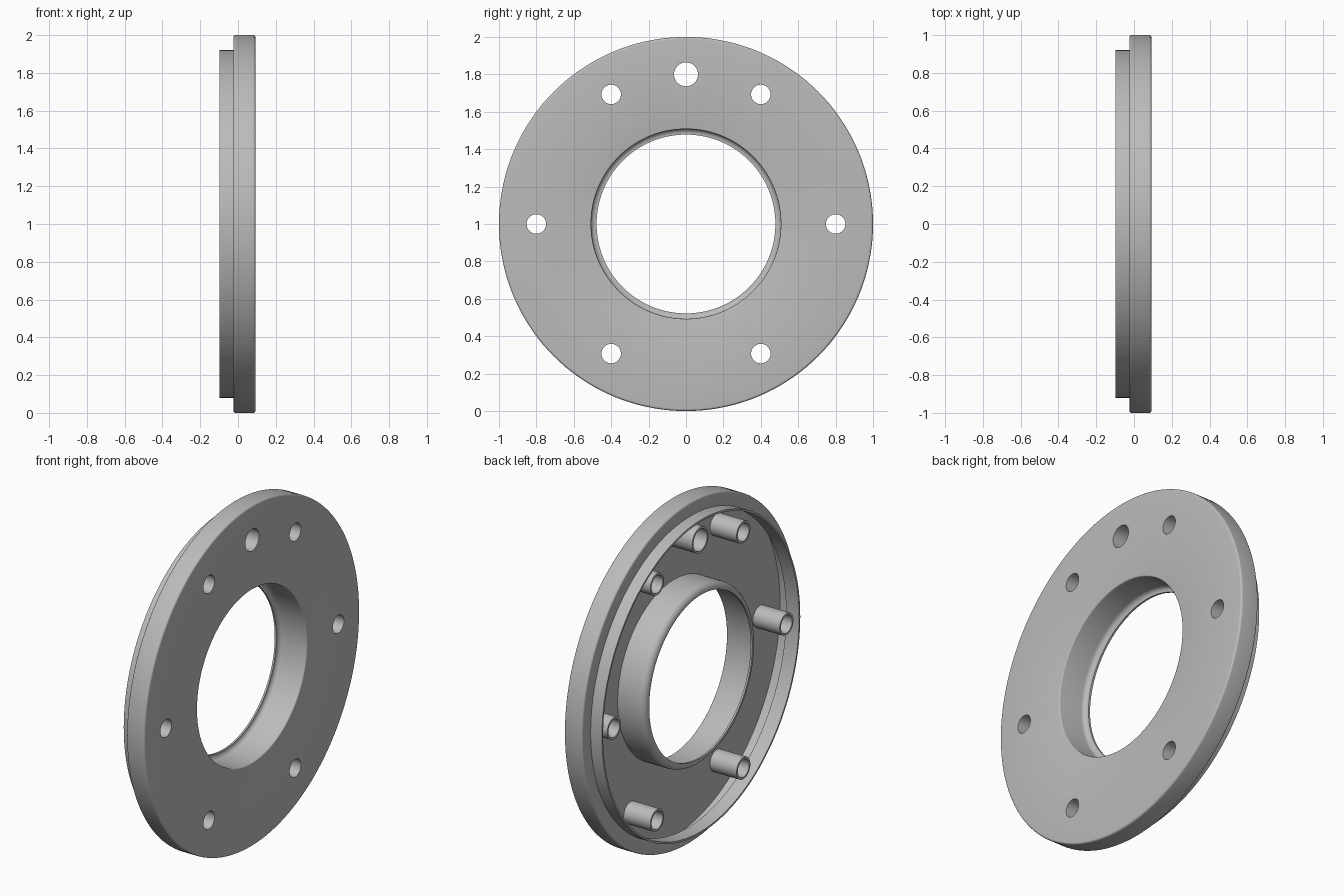
import bpy, bmesh, math
from mathutils import Vector

if "Cube" in bpy.data.objects:
    bpy.data.objects.remove(bpy.data.objects["Cube"])

CENTRE = Vector((0, 0, 1))
metal = bpy.data.materials.new("grey metal")
metal.use_nodes = True
metal.diffuse_color = (0.5, 0.5, 0.5, 1)
metal.node_tree.nodes["Principled BSDF"].inputs["Base Color"].default_value = (0.5, 0.5, 0.5, 1)


def lathe(name, profile, y=0, z=1, steps=64):
    """Revolve a closed (x, radius) profile about an x-parallel axis."""
    bm = bmesh.new()
    verts = [bm.verts.new((x, 0, r)) for x, r in profile]
    edges = [bm.edges.new((v, verts[i - 1])) for i, v in enumerate(verts)]
    bmesh.ops.spin(bm, geom=verts + edges, cent=(0, 0, 0), axis=(1, 0, 0),
                   angle=math.tau, steps=steps, use_merge=True)
    bmesh.ops.remove_doubles(bm, verts=bm.verts, dist=1e-5)
    bmesh.ops.recalc_face_normals(bm, faces=bm.faces)
    bmesh.ops.translate(bm, verts=bm.verts, vec=(0, y, z))
    mesh = bpy.data.meshes.new(name)
    bm.to_mesh(mesh)
    bm.free()
    mesh.materials.append(metal)
    obj = bpy.data.objects.new(name, mesh)
    bpy.context.collection.objects.link(obj)
    return obj


def arc(cx, cr, radius, start, end, n=6):
    """Quarter-round points in the (x, radius) plane."""
    angles = [math.radians(start + (end - start) * i / n) for i in range(n + 1)]
    return [(cx + radius * math.cos(a), cr + radius * math.sin(a)) for a in angles]


# Thin pressed shell: face, rim, stepped lip and central hub with a curled end
profile = (
    arc(0.080, 0.988, 0.012, 0, 90)
    + arc(-0.013, 0.988, 0.012, 90, 180)
    + [(-0.025, 0.92), (-0.098, 0.92), (-0.098, 0.909), (-0.014, 0.909),
       (-0.014, 0.987), (0.080, 0.987), (0.080, 0.52)]
    + arc(-0.058, 0.482, 0.038, 90, 180)
    + [(-0.096, 0.478), (-0.085, 0.478)]
    + arc(-0.058, 0.482, 0.027, 180, 90)
    + arc(0.085, 0.514, 0.007, 270, 360, 3)
)
shell = lathe("flange_shell", profile, steps=144)

# Bolt circle plus one larger hole at the top: y, z, hole radius, tube radius
holes = [(0.8 * math.cos(k * math.pi / 3), 1 + 0.8 * math.sin(k * math.pi / 3), 0.052, 0.064)
         for k in range(6)]
holes.append((0, 1.8, 0.064, 0.075))

# Cut the holes through the face
bm = bmesh.new()
for y, z, hole, tube in holes:
    made = bmesh.ops.create_cone(bm, cap_ends=True, segments=40, radius1=hole, radius2=hole, depth=0.1)
    for v in made["verts"]:
        v.co = Vector((v.co.z + 0.09, v.co.x + y, v.co.y + z))
bmesh.ops.recalc_face_normals(bm, faces=bm.faces)
cut_mesh = bpy.data.meshes.new("hole_cutter")
bm.to_mesh(cut_mesh)
bm.free()
cutter = bpy.data.objects.new("hole_cutter", cut_mesh)
bpy.context.collection.objects.link(cutter)
cutter.hide_render = True
cut = shell.modifiers.new("holes", 'BOOLEAN')
cut.operation = 'DIFFERENCE'
cut.solver = 'EXACT'
cut.object = cutter
bpy.context.view_layer.objects.active = shell
bpy.ops.object.modifier_apply(modifier=cut.name)
bpy.data.objects.remove(cutter)

# Bolt sleeves standing inside the shell
parts = [shell]
for i, (y, z, hole, tube) in enumerate(holes):
    name = "large_sleeve" if i == 6 else f"bolt_sleeve_{i + 1}"
    parts.append(lathe(name, [(0.082, hole), (0.082, tube), (-0.093, tube), (-0.093, hole)], y, z, 40))

# Smooth shading with crisp edges
bpy.ops.object.select_all(action='DESELECT')
for obj in parts:
    obj.select_set(True)
bpy.context.view_layer.objects.active = shell
bpy.ops.object.shade_smooth_by_angle(angle=math.radians(35))
